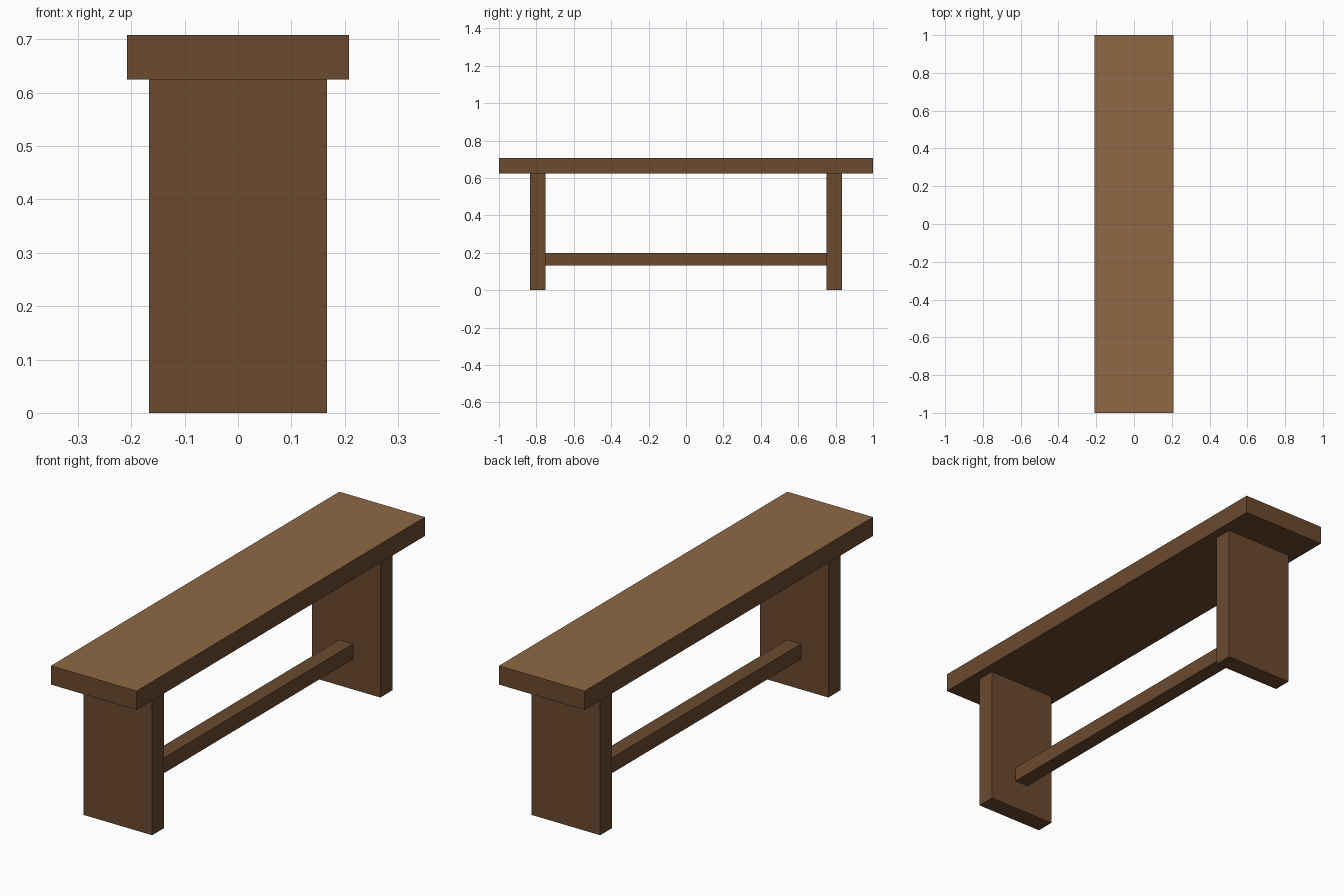
import bpy
import bmesh
from mathutils import Matrix, Vector

cube = bpy.data.objects.get("Cube")
if cube:
    bpy.data.objects.remove(cube, do_unlink=True)


def make_material(name, color):
    mat = bpy.data.materials.new(name)
    mat.use_nodes = True
    mat.diffuse_color = (*color, 1)
    mat.node_tree.nodes["Principled BSDF"].inputs["Base Color"].default_value = (*color, 1)
    return mat


dark_wood = make_material("dark_wood", (0.147, 0.0685, 0.0284))
light_wood = make_material("light_wood", (0.275, 0.141, 0.0595))


def box(name, size, center, materials):
    mesh = bpy.data.meshes.new(name)
    bm = bmesh.new()
    bmesh.ops.create_cube(bm, size=1, matrix=Matrix.Diagonal((*size, 1)))
    bm.to_mesh(mesh)
    bm.free()
    obj = bpy.data.objects.new(name, mesh)
    obj.location = Vector(center)
    for mat in materials:
        mesh.materials.append(mat)
    bpy.context.collection.objects.link(obj)
    return obj


# Seat plank with a lighter top face
seat = box("seat", (0.416, 2.0, 0.083), (0, 0, 0.6665), (dark_wood, light_wood))
for face in seat.data.polygons:
    face.material_index = 1 if face.normal.z > 0.5 else 0

# Slab legs at both ends
for name, side in (("front_leg", -1), ("back_leg", 1)):
    box(name, (0.333, 0.083, 0.625), (0, side * 0.7915, 0.3125), (dark_wood,))

# Stretcher between the legs
box("stretcher", (0.067, 1.5, 0.067), (0, 0, 0.1665), (dark_wood,))
